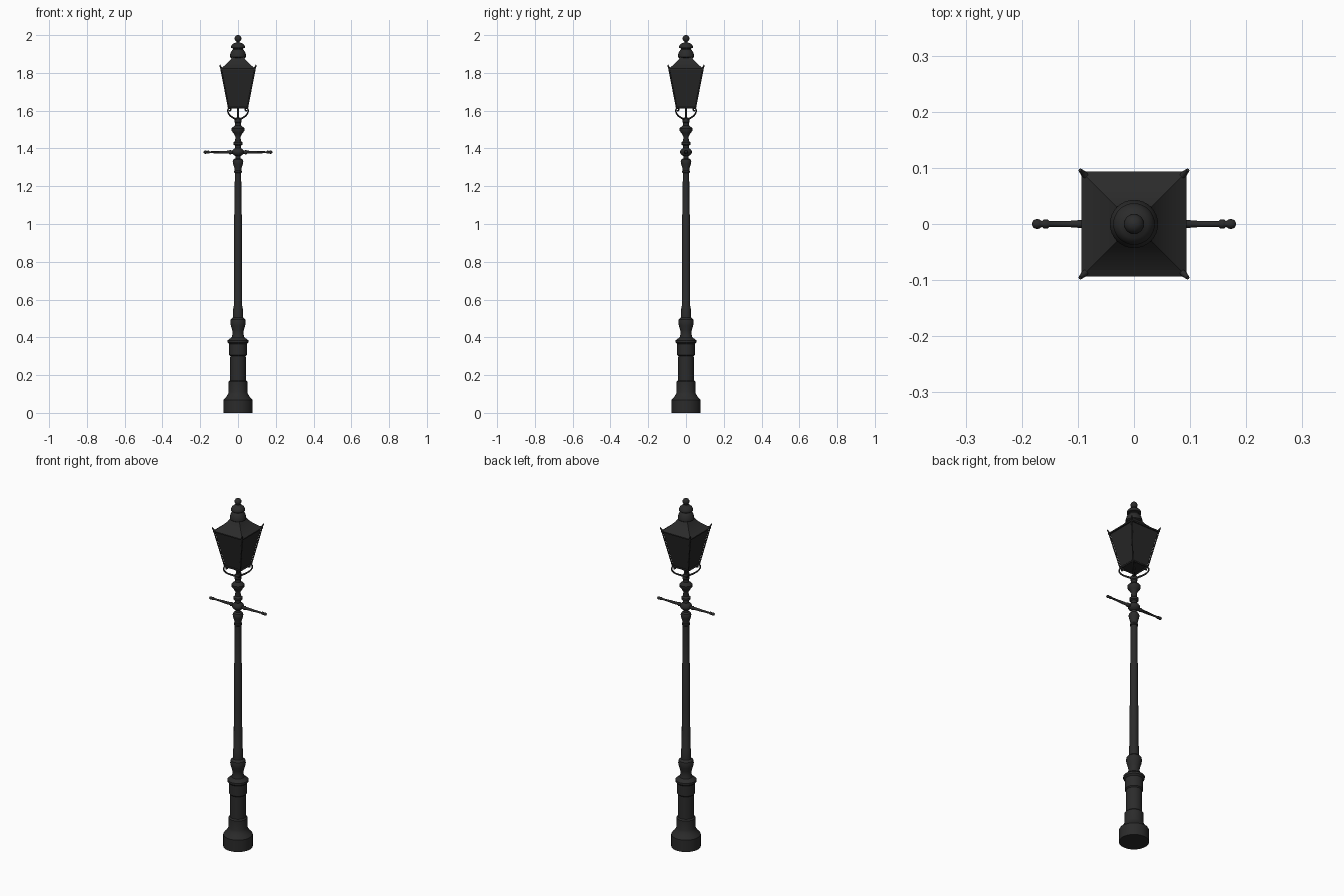
import bpy, bmesh, math
from mathutils import Vector

cube = bpy.data.objects.get("Cube")
if cube:
    bpy.data.objects.remove(cube, do_unlink=True)


def material(name, value):
    m = bpy.data.materials.new(name)
    m.use_nodes = True
    m.diffuse_color = (value, value, value, 1)
    m.node_tree.nodes["Principled BSDF"].inputs["Base Color"].default_value = m.diffuse_color
    return m


IRON = material("black_iron", 0.024)
PANE = material("dark_pane", 0.02)


def finish(name, bm, mat, angle=35):
    bmesh.ops.recalc_face_normals(bm, faces=bm.faces)
    mesh = bpy.data.meshes.new(name)
    bm.to_mesh(mesh)
    bm.free()
    ob = bpy.data.objects.new(name, mesh)
    bpy.context.collection.objects.link(ob)
    mesh.materials.append(mat)
    bpy.ops.object.select_all(action='DESELECT')
    ob.select_set(True)
    bpy.context.view_layer.objects.active = ob
    bpy.ops.object.shade_smooth_by_angle(angle=math.radians(angle))
    return ob


def lathe(name, profile, sides=32, mat=IRON, turn=0.0):
    """Revolve (radius, height) points around z and cap both ends."""
    bm = bmesh.new()
    rings = []
    for r, z in profile:
        angles = [turn + math.tau * i / sides for i in range(sides)]
        rings.append([bm.verts.new((r * math.cos(a), r * math.sin(a), z)) for a in angles])
    for low, high in zip(rings, rings[1:]):
        for i in range(sides):
            j = (i + 1) % sides
            bm.faces.new((low[i], low[j], high[j], high[i]))
    bm.faces.new(rings[0][::-1])
    bm.faces.new(rings[-1])
    return finish(name, bm, mat)


def square(name, profile, mat=IRON):
    """Square section lathe; radius means half the side."""
    return lathe(name, [(r * math.sqrt(2), z) for r, z in profile], 4, mat, math.pi / 4)


def arc(radius, z, start, end, steps=8, squash=1.0):
    """Profile points on an arc centred on the axis."""
    pts = []
    for i in range(steps + 1):
        a = math.radians(start + (end - start) * i / steps)
        pts.append((max(radius * math.cos(a), 0.0005), z + squash * radius * math.sin(a)))
    return pts


def rod(name, points, radii, spline='POLY'):
    """Round rod along a path, with a radius for each point."""
    cu = bpy.data.curves.new(name, 'CURVE')
    cu.dimensions = '3D'
    cu.bevel_depth = 1.0
    cu.bevel_resolution = 2
    cu.use_fill_caps = True
    sp = cu.splines.new(spline)
    sp.points.add(len(points) - 1)
    for p, co, r in zip(sp.points, points, radii):
        p.co = (*co, 1)
        p.radius = r
    if spline == 'NURBS':
        sp.order_u = 3
        sp.use_endpoint_u = True
        sp.resolution_u = 5
    cu.materials.append(IRON)
    ob = bpy.data.objects.new(name, cu)
    bpy.context.collection.objects.link(ob)
    return ob


# Pedestal and bulb
lathe("pedestal", [
    (0.077, 0), (0.077, 0.068), (0.072, 0.075), (0.062, 0.085), (0.053, 0.1),
    (0.049, 0.11), (0.049, 0.165), (0.042, 0.172), (0.041, 0.3), (0.047, 0.306),
    (0.047, 0.365), (0.055, 0.373), (0.055, 0.384), (0.045, 0.392), (0.034, 0.4),
    (0.028, 0.42), (0.031, 0.44), (0.038, 0.462), (0.041, 0.48), (0.038, 0.495),
    (0.027, 0.505), (0.025, 0.515)])

# Stepped shaft
lathe("shaft", [
    (0.026, 0.505), (0.025, 0.56), (0.0225, 0.565), (0.022, 0.8), (0.021, 0.805),
    (0.02, 1.05), (0.018, 1.055), (0.017, 1.27), (0.021, 1.273), (0.021, 1.28),
    (0.018, 1.284)], 24)

# Turned neck above the shaft
lathe("turned_neck", [
    (0.018, 1.28), (0.02, 1.3), (0.026, 1.318), (0.028, 1.332), (0.024, 1.342),
    (0.014, 1.348), (0.014, 1.36), (0.024, 1.366), (0.031, 1.376), (0.031, 1.386),
    (0.024, 1.396), (0.015, 1.402), (0.015, 1.415), (0.024, 1.42), (0.024, 1.432),
    (0.015, 1.44), (0.014, 1.462), (0.02, 1.474), (0.025, 1.482), (0.033, 1.492),
    (0.034, 1.506), (0.026, 1.514), (0.016, 1.522), (0.015, 1.535), (0.019, 1.54),
    (0.019, 1.558), (0.012, 1.565)], 24)
rod("gas_pipe", [(0, 0, 1.55), (0, 0, 1.625)], [0.004, 0.004])

# Ladder bar, mirrored on both sides
for side, label in ((1, "left"), (-1, "right")):
    profile = [(0, 0.009), (0.035, 0.009), (0.038, 0.011), (0.045, 0.011), (0.048, 0.008),
               (0.1, 0.007), (0.102, 0.006), (0.15, 0.005), (0.154, 0.008), (0.161, 0.008),
               (0.164, 0.005), (0.168, 0.008), (0.173, 0.009), (0.179, 0.007), (0.182, 0.002)]
    rod(label + "_ladder_bar", [(side * x, 0, 1.38) for x, r in profile], [r for x, r in profile])

# Lantern body: frame and panes
LOW, HIGH = (0.05, 1.615), (0.09, 1.82)
square("lantern_panes", [(LOW[0] - 0.003, LOW[1]), (HIGH[0] - 0.003, HIGH[1])], PANE)


def corner(half, z, k):
    a = math.pi / 4 + k * math.pi / 2
    return Vector((half * math.sqrt(2) * math.cos(a), half * math.sqrt(2) * math.sin(a), z))


for k in range(4):
    rod("corner_post", [corner(*LOW, k), corner(*HIGH, k)], [0.0035] * 2)
    rod("bottom_rail", [corner(*LOW, k), corner(*LOW, k + 1)], [0.0045] * 2)
    rod("top_rail", [corner(*HIGH, k), corner(*HIGH, k + 1)], [0.004] * 2)
    # Upturned horn on each roof corner
    rod("roof_horn", [corner(0.084, 1.822, k), corner(0.091, 1.828, k), corner(0.096, 1.842, k)],
        [0.006, 0.005, 0.003])
    # Scrolled bracket from the neck out to each lower corner
    path = [(0.008, 1.553), (0.022, 1.56), (0.045, 1.575), (0.056, 1.598), (0.05, 1.614),
            (0.038, 1.612), (0.038, 1.6), (0.046, 1.6)]
    rod("scroll_bracket", [corner(h, z, k) for h, z in path],
        [0.006, 0.005, 0.0045, 0.004, 0.004, 0.004, 0.004, 0.005], 'NURBS')

# Roof
square("roof", [(0.093, 1.816), (0.094, 1.823), (0.082, 1.83), (0.058, 1.85),
                (0.038, 1.872), (0.028, 1.89)])

# Vent cap and ball finial
lathe("lower_vent", [(0.034, 1.878), (0.043, 1.884), (0.043, 1.891), (0.041, 1.9),
                     (0.037, 1.912), (0.03, 1.921), (0.026, 1.925), (0.026, 1.937)])
lathe("upper_vent", [(0.026, 1.93), (0.037, 1.932), (0.037, 1.939), (0.033, 1.948),
                     (0.025, 1.956), (0.012, 1.96), (0.008, 1.963), (0.008, 1.972)])
lathe("ball_finial", arc(0.018, 1.982, -90, 90, 12), 24)
